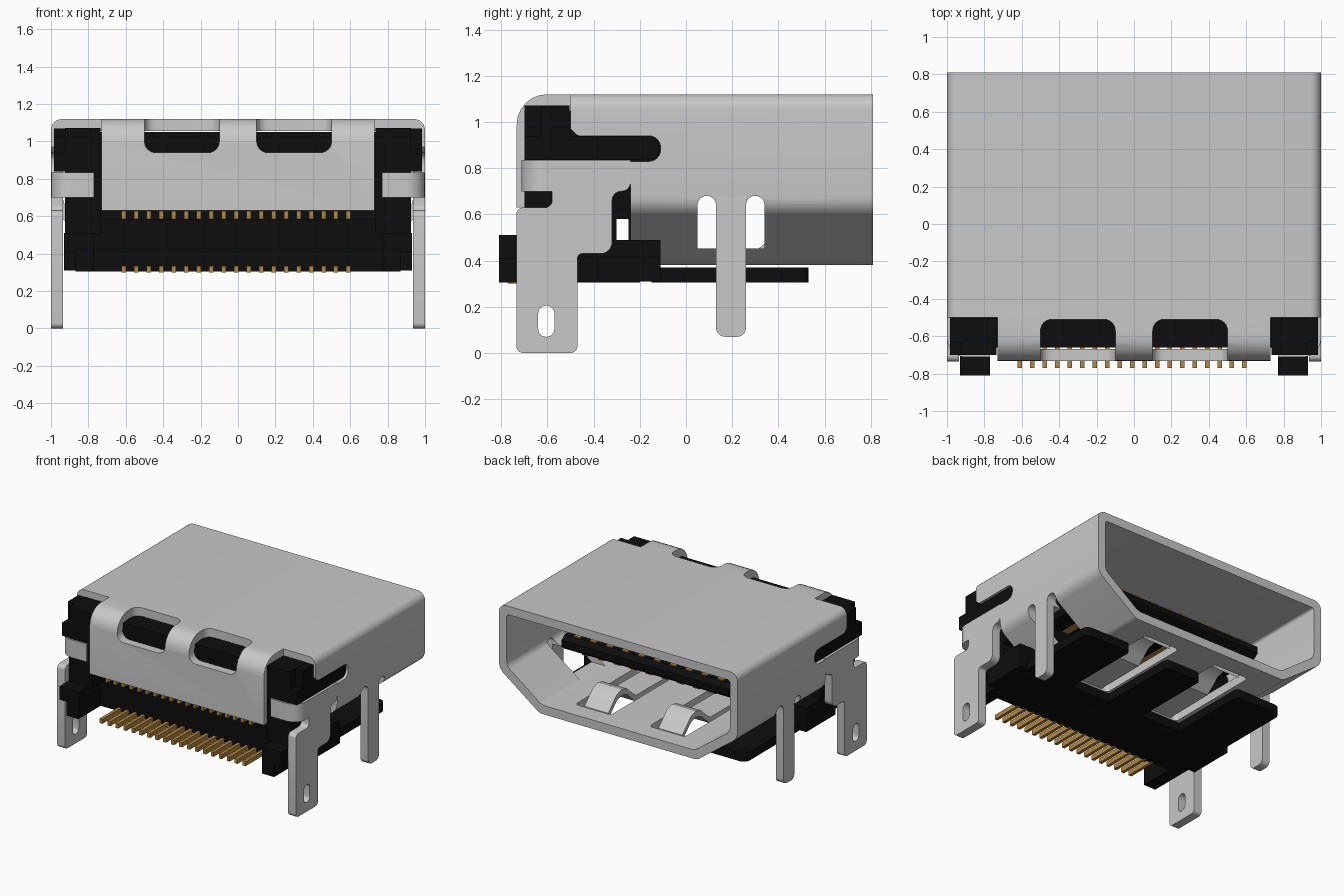
import bpy, bmesh, math
from mathutils import Vector

if "Cube" in bpy.data.objects:
    bpy.data.objects.remove(bpy.data.objects["Cube"])


def material(name, rgb):
    m = bpy.data.materials.new(name)
    m.diffuse_color = (*rgb, 1)
    m.use_nodes = True
    m.node_tree.nodes["Principled BSDF"].inputs["Base Color"].default_value = m.diffuse_color
    return m


STEEL = material("steel grey", (0.58, 0.58, 0.58))
BLACK = material("black plastic", (0.004, 0.004, 0.004))
GOLD = material("gold", (0.47, 0.25, 0.05))


def fillet(pts, n=6):
    """Round the corners given as (a, b, radius)."""
    out = []
    for i, p in enumerate(pts):
        c = Vector(p[:2])
        r = p[2] if len(p) > 2 else 0
        if r == 0:
            out.append(c)
            continue
        u = (Vector(pts[i - 1][:2]) - c).normalized()
        v = (Vector(pts[(i + 1) % len(pts)][:2]) - c).normalized()
        half = u.angle(v) / 2
        t = r / math.tan(half)
        o = c + (u + v).normalized() * (r / math.sin(half))
        s, e = c + u * t - o, c + v * t - o
        sweep = s.angle_signed(e)
        for k in range(n + 1):
            a = -sweep * k / n
            out.append(o + Vector((s.x * math.cos(a) - s.y * math.sin(a),
                                   s.x * math.sin(a) + s.y * math.cos(a))))
    return out


def prism(name, pts, axis, lo, hi, mat=None):
    """Extrude a profile along an axis. Profile is (y,z), (x,z) or (x,y)."""
    place = {"X": lambda a, b, c: (c, a, b), "Y": lambda a, b, c: (a, c, b),
             "Z": lambda a, b, c: (a, b, c)}[axis]
    bm = bmesh.new()
    p = fillet(pts)
    rows = [[bm.verts.new(place(q.x, q.y, h)) for q in p] for h in (lo, hi)]
    bm.faces.new(rows[0])
    bm.faces.new(rows[1])
    for i in range(len(p)):
        j = (i + 1) % len(p)
        bm.faces.new((rows[0][i], rows[0][j], rows[1][j], rows[1][i]))
    bmesh.ops.recalc_face_normals(bm, faces=bm.faces)
    me = bpy.data.meshes.new(name)
    bm.to_mesh(me)
    bm.free()
    if mat:
        me.materials.append(mat)
    ob = bpy.data.objects.new(name, me)
    bpy.context.collection.objects.link(ob)
    return ob


def rect(a0, a1, b0, b1, r=0):
    return [(a0, b0, r), (a1, b0, r), (a1, b1, r), (a0, b1, r)]


def box(name, x0, x1, y0, y1, z0, z1, mat=None):
    return prism(name, rect(x0, x1, y0, y1), "Z", z0, z1, mat)


def cut(ob, *cutters):
    """Subtract the cutters, then delete them."""
    for c in cutters:
        m = ob.modifiers.new("cut", "BOOLEAN")
        m.operation, m.solver, m.object = "DIFFERENCE", "EXACT", c
        bpy.context.view_layer.update()
        dg = bpy.context.evaluated_depsgraph_get()
        me = bpy.data.meshes.new_from_object(ob.evaluated_get(dg))
        ob.modifiers.clear()
        ob.data = me
        bpy.data.objects.remove(c)


def sides(s, a, b):
    return tuple(sorted((s * a, s * b)))


# Shell tube, open towards +y
outer = [(-1, 1.12, .06), (1, 1.12, .06), (1, .63, .1), (.66, .38, .08), (-.66, .38, .08), (-1, .63, .1)]
inner = [(-.935, 1.055, .02), (.935, 1.055, .02), (.935, .665, .06), (.64, .447, .1),
         (-.64, .447, .1), (-.935, .665, .06)]
shell = prism("shell", outer, "Y", -.5, .81, STEEL)
cut(shell, prism("c", inner, "Y", -.7, 1))
cut(shell, box("c", -1.2, 1.2, -.7, -.24, .2, .835))
slots = [(.05, .452), (.34, .452), (.34, .68, .039), (.26, .68, .039), (.26, .62),
         (.13, .62), (.13, .68, .039), (.05, .68, .039)]
for s in (1, -1):
    cut(shell,
        prism("c", [(-.7, .83), (-.11, .83, .05), (-.11, .94, .05), (-.47, .94, .03), (-.5, .97), (-.7, .97)],
              "X", *sides(s, .9, 1.2)),
        prism("c", slots, "X", *sides(s, .6, 1.2)),
        prism("c", rect(*sides(s, .16, .46), -.1, .67, .03), "Z", .3, .5))

# Rear flap folded down from the top, with two windows
flap = prism("rear_flap", [(-.5, 1.12), (-.733, 1.12, .13), (-.733, .63), (-.668, .63),
                           (-.668, 1.055, .065), (-.5, 1.055)], "X", -.73, .73, STEEL)
for s in (1, -1):
    x = sides(s, .1, .5)
    cut(flap, prism("c", [(x[0], .94, .06), (x[1], .94, .06), (x[1], 1.2), (x[0], 1.2)], "Y", -.9, -.64),
        prism("c", [(x[0], -.9), (x[1], -.9), (x[1], -.51, .06), (x[0], -.51, .06)], "Z", 1.0, 1.3))

# Side plates with rear legs, wrap tabs, front legs and spring fingers
plate = [(-.6, .835), (-.24, .835), (-.24, .70, .039), (-.32, .70, .039), (-.32, .43, .05), (-.47, .43, .02),
         (-.47, 0, .03), (-.735, 0, .03), (-.735, .63, .03), (-.58, .63, .03), (-.58, .70), (-.6, .70)]
top = [(-.1, .437), (.3, .44), (.36, .49), (.41, .535), (.47, .55), (.53, .53), (.58, .48), (.63, .43)]
finger = top + [(y, z - .045) for y, z in reversed(top)]
for s, side in ((1, "right"), (-1, "left")):
    leg = prism(side + "_rear_leg_plate", plate, "X", *sides(s, .935, 1), STEEL)
    cut(leg, prism("c", rect(-.64, -.57, .07, .205, .034), "X", *sides(s, .8, 1.2)))
    tab = [(1, -.6), (1, -.712, .1), (.77, -.712), (.77, -.647), (.935, -.647, .035), (.935, -.6)]
    prism(side + "_wrap_tab", [(s * p[0], *p[1:]) for p in tab], "Z", .70, .835, STEEL)
    prism(side + "_front_leg", [(.13, .68), (.13, .07, .04), (.26, .07, .04), (.26, .68)],
          "X", *sides(s, .935, 1), STEEL)
    prism(side + "_spring_finger", finger, "X", *sides(s, .21, .41), STEEL)

    # Black corner blocks, side arms and rear feet
    box(side + "_corner_block", *sides(s, .735, .925), -.7, -.505, .5, 1.072, BLACK)
    prism(side + "_side_arm", [(-.7, .838), (-.115, .838, .045), (-.115, .937, .045), (-.505, .937),
                               (-.505, 1.07), (-.63, 1.07), (-.63, .937), (-.7, .937)],
          "X", *sides(s, .9, .985), BLACK)
    foot = [(.77, .305), (.87, .305), (.87, .41), (.93, .41), (.93, .51), (.77, .51)]
    prism(side + "_rear_foot", [(s * a, b) for a, b in foot], "Y", -.81, -.5, BLACK)

# Black housing
box("housing", -.925, .925, -.66, -.245, .58, 1.05, BLACK)
box("housing_front", -.66, .66, -.25, -.11, .45, 1.05, BLACK)
box("housing_lower", -.925, .925, -.55, -.3, .41, .585, BLACK)
box("housing_base", -.87, .87, -.545, -.2, .305, .42, BLACK)
box("housing_skirt", -.93, .93, -.46, -.11, .31, .49, BLACK)

# Base plate with two notches under the spring fingers
half = [(.15, .53, .03), (.15, -.09), (.48, -.09), (.48, .53, .03), (.87, .53, .05), (.87, -.15)]
base = half + [(-p[0], *p[1:]) for p in reversed(half)]
prism("base_plate", base, "Z", .305, .37, BLACK)

# Contact tongue
prism("tongue", [(-.12, .72), (.45, .72), (.49, .75), (.49, .80), (.45, .83), (-.12, .83)],
      "X", -.7, .7, BLACK)
for i in range(10):
    x = -.6 + i * .1333
    box("upper_contact", x - .026, x + .026, -.1, .45, .82, .838, GOLD)
    if i < 9:
        box("lower_contact", x + .04, x + .092, -.1, .45, .712, .73, GOLD)

# Solder pins
for i in range(19):
    x = -.61 + i * .0667
    box("solder_pin", x - .012, x + .012, -.77, -.53, .30, .334, GOLD)
    box("pin_shoulder", x - .012, x + .012, -.70, -.6, .584, .628, GOLD)

bpy.ops.object.select_all(action="SELECT")
bpy.context.view_layer.objects.active = shell
bpy.ops.object.shade_smooth_by_angle(angle=math.radians(32))
